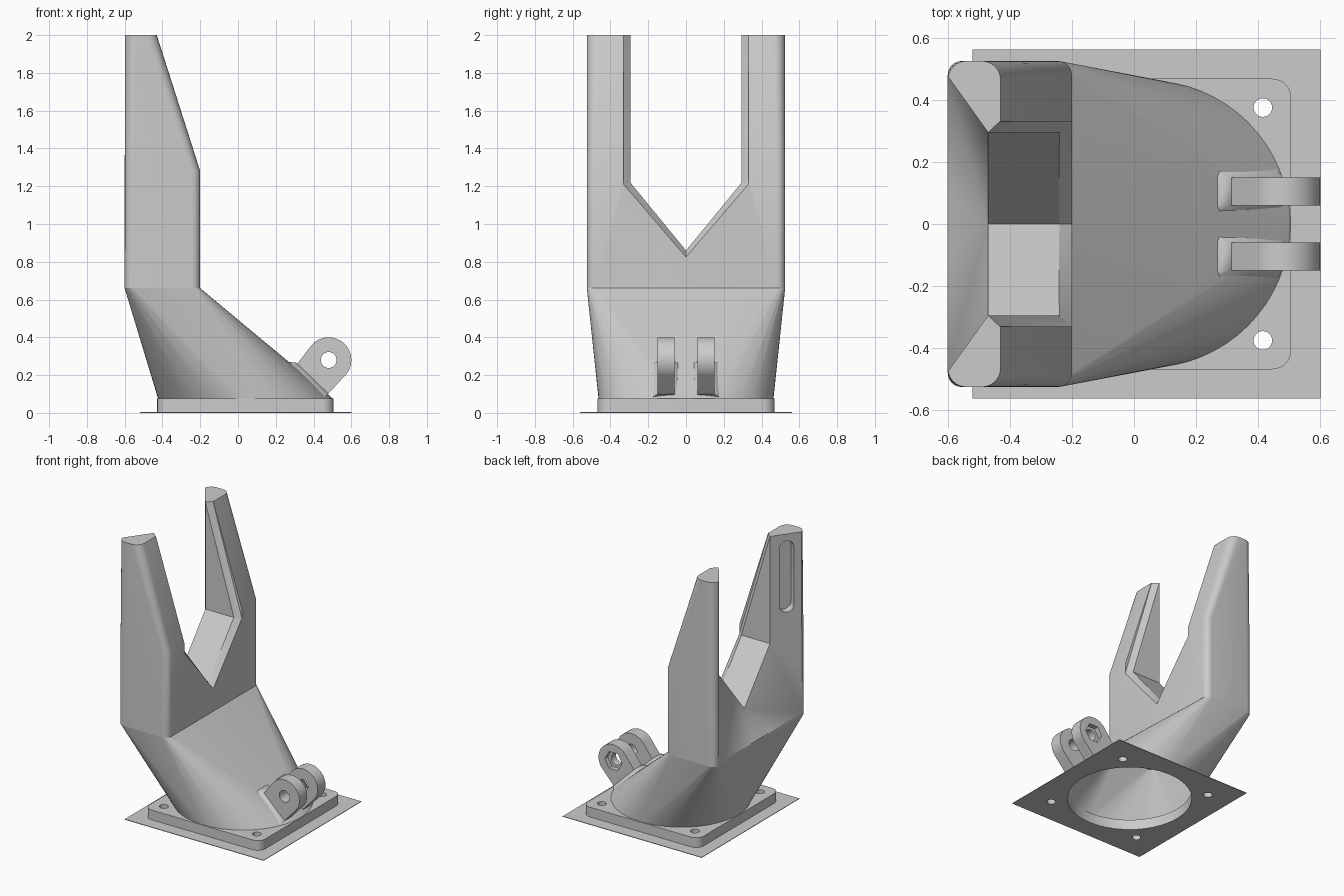
import bpy, bmesh
from math import sin, cos, pi
from mathutils import Vector

if "Cube" in bpy.data.objects:
    bpy.data.objects.remove(bpy.data.objects["Cube"])

grey = bpy.data.materials.new("light grey plastic")
grey.use_nodes = True
GREY = (0.6, 0.6, 0.6, 1)
grey.diffuse_color = GREY
grey.node_tree.nodes["Principled BSDF"].inputs["Base Color"].default_value = GREY

CX = 0.04  # centre of the round inlet


def hulls(name, *groups):
    """Object made of one convex solid per group of points."""
    bm = bmesh.new()
    for pts in groups:
        vs = [bm.verts.new(p) for p in dict.fromkeys(tuple(p) for p in pts)]
        bmesh.ops.convex_hull(bm, input=vs)
    bmesh.ops.delete(bm, geom=[v for v in bm.verts if not v.link_faces], context='VERTS')
    bmesh.ops.dissolve_limit(bm, angle_limit=0.003, verts=bm.verts, edges=bm.edges)
    bmesh.ops.recalc_face_normals(bm, faces=bm.faces)
    if bm.calc_volume(signed=True) < 0:
        bmesh.ops.reverse_faces(bm, faces=bm.faces)
    me = bpy.data.meshes.new(name)
    bm.to_mesh(me)
    bm.free()
    me.materials.append(grey)
    ob = bpy.data.objects.new(name, me)
    bpy.context.collection.objects.link(ob)
    return ob


def activate(ob):
    bpy.ops.object.select_all(action='DESELECT')
    ob.select_set(True)
    bpy.context.view_layer.objects.active = ob


def cut(ob, cutter, keep=False):
    cutter.hide_render = True
    activate(ob)
    mod = ob.modifiers.new("cut", 'BOOLEAN')
    mod.operation = 'DIFFERENCE'
    mod.solver = 'EXACT'
    mod.object = cutter
    bpy.ops.object.modifier_apply(modifier=mod.name)
    if not keep:
        bpy.data.objects.remove(cutter)


def smooth(ob, deg=25):
    activate(ob)
    bpy.ops.object.shade_smooth_by_angle(angle=deg * pi / 180)


def circle(x, y, r, n=64):
    return [(x + r * cos(2 * pi * i / n), y + r * sin(2 * pi * i / n)) for i in range(n)]


def round_rect(x0, x1, hy, r):
    """Only the outward quarter of each corner circle."""
    return [(cx + sx * px, sy * (hy - r + py))
            for cx, sx in ((x0 + r, -1), (x1 - r, 1)) for sy in (1, -1)
            for px, py in circle(0, 0, r, 24)[:7]]


def at_z(pts, *zs):
    return [(x, y, z) for z in zs for x, y in pts]


def at_y(pts, *ys):
    return [(x, y, z) for y in ys for x, z in pts]


def at_x(pts, *xs):
    return [(x, y, z) for x in xs for y, z in pts]


def both(pts):
    return [(s * y, z) for s in (1, -1) for y, z in pts]


# Mounting flange and thin gasket sheet, drilled together
flange = hulls("mounting_flange", at_z(round_rect(CX - 0.468, CX + 0.466, 0.468, 0.06), 0.004, 0.075))
sheet = hulls("gasket_sheet", at_z([(x, y) for x in (-0.52, 0.6) for y in (-0.562, 0.562)], 0, 0.004))
drill = hulls("drill", at_z(circle(CX, 0, 0.42), -0.1, 0.2),
              *[at_z(circle(CX + sx * 0.375, sy * 0.375, 0.03, 24), -0.1, 0.2)
                for sx in (1, -1) for sy in (1, -1)])
cut(flange, drill, keep=True)
cut(sheet, drill)
smooth(flange)

# Lower duct: round inlet lofted to a rounded rectangle, hollow
lower = hulls("lower_duct", at_z(circle(CX, 0, 0.463), 0.075)
              + at_z(round_rect(-0.6, -0.2, 0.525, 0.045), 0.66))
cavity = hulls("cavity", at_z(circle(CX, 0, 0.425), 0.06)
               + at_z(round_rect(-0.57, -0.235, 0.495, 0.03), 0.67))
cut(lower, cavity, keep=True)
smooth(lower, 22)

# Upper duct: rounded block with a slanted front
upper = hulls("forked_outlet", at_z(round_rect(-0.6, -0.2, 0.525, 0.045), 0.66, 1.28)
              + at_z(round_rect(-0.6, -0.43, 0.525, 0.06), 2))

# Notch between the two arms, flared towards the rear and eased at the front
vee = both([(0, 0.86), (0.295, 1.22), (0.295, 2.1)])
flare = both([(0.11, 0.665), (0.49, 0.67), (0.49, 2.1)])
cut(upper, hulls("rear_flare", at_x(vee, -0.47) + at_x(flare, -0.61)))
cut(upper, hulls("notch", at_x(vee, -0.55, 0.1)))
inner = both([(0, 0.87), (0.285, 1.22)])
outer = both([(0, 0.825), (0.33, 1.21)])
cut(upper, hulls("front_easing", at_x(inner, -0.25) + at_x(outer, -0.2, 0.1)
                 + at_x(both([(0.285, 2.1)]), -0.51) + at_x(both([(0.33, 2.1)]), -0.462, 0.1)))

# Air slots in the angled inner faces
along, inward = Vector((-0.555, 0.832, 0)), Vector((0.832, 0.555, 0))
slots = []
for s in (1, -1):
    pts = []
    for z, end in ((1.48, -1), (1.90, 1)):
        for a, h in circle(0, 0, 0.05, 24)[:13]:
            for depth in (-0.05, 0.05):
                p = Vector((-0.535, 0.392, z + end * h)) + along * a + inward * depth
                pts.append((p.x, s * p.y, p.z))
    slots.append(pts)
cut(upper, hulls("slots", *slots))
smooth(upper, 28)

# Hinge lugs with a pin hole, flared roots and a nut recess
PX, PZ = 0.48, 0.28
for name, y0, y1 in (("right", -0.15, -0.06), ("left", 0.06, 0.15)):
    lug = hulls(name + "_hinge_lug", at_y(circle(PX, PZ, 0.12, 48)
                + [(0.31, 0.255), (0.3, 0.15), (0.46, 0.082)], y0, y1))
    cut(lug, cavity, keep=True)
    cut(lug, hulls("pin", at_y(circle(PX, PZ, 0.042, 32), -0.3, 0.3)))
    if name == "left":
        cut(lug, hulls("nut", at_y(circle(PX, PZ, 0.07, 6), 0.115, 0.3)))
    smooth(lug)
    root = hulls(name + "_hinge_root",
                 at_y([(0.26, 0.265), (0.46, 0.085)], y0 - 0.025, y1 + 0.025)
                 + at_y([(0.27, 0.27), (0.31, 0.265), (0.48, 0.1)], y0, y1))
    cut(root, cavity, keep=True)
    smooth(root, 50)

bpy.data.objects.remove(cavity)
